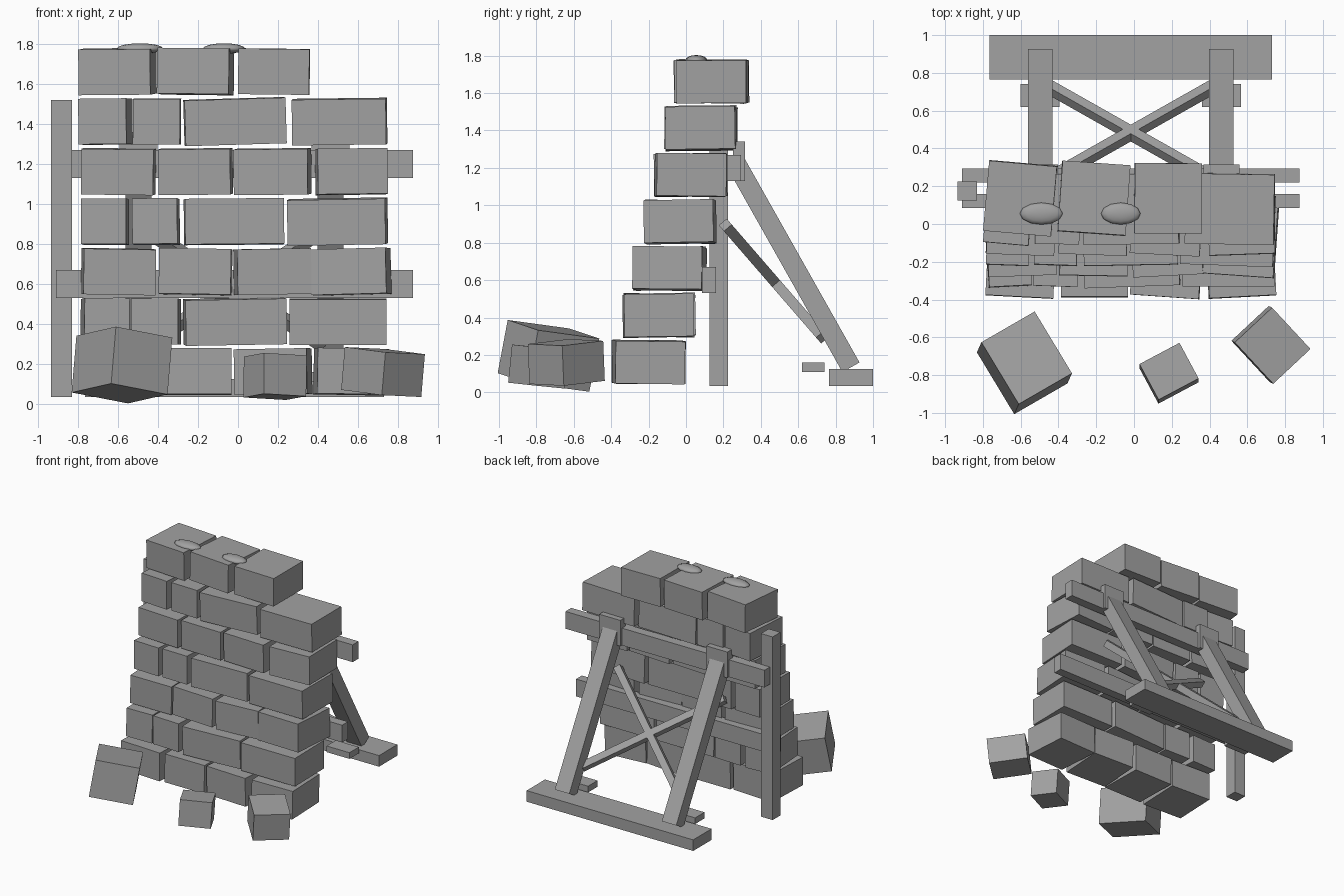
import bpy, bmesh, math, random
from mathutils import Vector, Matrix, Euler

if "Cube" in bpy.data.objects:
    bpy.data.objects.remove(bpy.data.objects["Cube"])

random.seed(4)
grey = bpy.data.materials.new("plain_grey")
grey.diffuse_color = (0.36, 0.36, 0.36, 1)
grey.use_nodes = True
grey.node_tree.nodes["Principled BSDF"].inputs["Base Color"].default_value = grey.diffuse_color


def finish(name, bm):
    me = bpy.data.meshes.new(name)
    bm.to_mesh(me)
    bm.free()
    me.materials.append(grey)
    ob = bpy.data.objects.new(name, me)
    bpy.context.collection.objects.link(ob)
    return ob


def box(name, centre, size, rot=(0, 0, 0)):
    """Box with a rotation in degrees."""
    bm = bmesh.new()
    bmesh.ops.create_cube(bm, size=1, matrix=Matrix.Diagonal((*size, 1)))
    ob = finish(name, bm)
    ob.location = centre
    ob.rotation_euler = [math.radians(a) for a in rot]
    return ob


def span(name, x0, x1, y0, y1, z0, z1):
    return box(name, ((x0 + x1) / 2, (y0 + y1) / 2, (z0 + z1) / 2),
               (x1 - x0, y1 - y0, z1 - z0))


def beam(name, a, b, w, h):
    """Timber of section w x h from point a to point b."""
    a, b = Vector(a), Vector(b)
    ob = box(name, (a + b) / 2, (w, h, (b - a).length))
    d = (b - a).normalized()
    side = Vector((1, 0, 0))
    side = (side - d * side.dot(d)).normalized()
    ob.rotation_euler = Matrix((side, d.cross(side), d)).transposed().to_euler()
    return ob


# Leaning wall: each course lists (left, right, roll, yaw) per block
courses = [
    [(-.78, -.415, 0, -3), (-.39, -.03, 0, 0), (-.01, .36, -1, -4), (.385, .745, 1, 3)],
    [(-.78, -.55, 1, 3), (-.53, -.29, 0, -2), (-.27, .24, -1, 2), (.255, .745, 0, 0)],
    [(-.78, -.415, 1, 2), (-.395, -.03, 1, -1), (-.015, .36, -1, 3), (.375, .755, -1.5, -4)],
    [(-.78, -.55, 0, -2), (-.525, -.295, -.5, -2), (-.27, .23, -.5, 1), (.25, .745, -1, -2)],
    [(-.78, -.415, .7, -2), (-.395, -.03, -.5, -2), (-.015, .36, -.5, -3), (.39, .745, -.7, 2)],
    [(-.785, -.54, -.7, -5), (-.525, -.285, .3, -1), (-.27, .24, -1.7, 1), (.27, .745, -.7, -1)],
    [(-.785, -.42, -.5, -5), (-.395, -.03, .7, -4), (0, .36, .7, -.5)],
]
for i, blocks in enumerate(courses):
    for j, (x0, x1, roll, yaw) in enumerate(blocks):
        box(f"wall_block_{i}_{j}",
            ((x0 + x1) / 2, -.2 + .056 * i, .162 + .25 * i),
            (x1 - x0 - .005, .372, .228),
            (random.uniform(-1.2, 1.2), roll * -1 * -1, yaw))

# Moss tufts on the top course
for x, r in ((-.49, .115), (-.07, .105)):
    bm = bmesh.new()
    bmesh.ops.create_uvsphere(bm, u_segments=12, v_segments=8, radius=1,
                              matrix=Matrix.Diagonal((r, .058, .026, 1)))
    for f in bm.faces:
        f.smooth = True
    finish("moss_tuft", bm).location = (x, .055, 1.777)

# Fallen stones
box("fallen_stone_large", (-.58, -.735, .195), (.33, .385, .29), (-6.8, 9.5, 30))
box("fallen_stone_small", (.185, -.79, .138), (.24, .215, .205), (-5, 3, 28))
box("fallen_stone_medium", (.725, -.64, .16), (.27, .30, .215), (5, 2, 43))

# Rails and the upright post behind the wall
span("upper_rail", -.91, .875, .22, .295, 1.13, 1.27)
span("lower_rail", -.91, .875, .085, .16, .53, .67)
span("upright_post", -.935, -.83, .125, .225, .035, 1.52)

# Ground beam, raking shores, cleats and wedges
span("ground_beam", -.765, .73, .765, 1.0, .035, .125)
for x in (-.497, .463):
    beam("raking_shore", (x, .27, 1.22), (x, .882, .134), .13, .105)
    span("top_cleat", x - .095, x + .095, .25, .315, 1.13, 1.34)
    span("foot_wedge", x - .103, x + .103, .62, .74, .11, .16)

# Cross bracing between the shores
for s in (-1, 1):
    beam("cross_brace", (-.017 + s * .48, .21, .895), (-.017 - s * .44, .73, .295), .055, .055)
